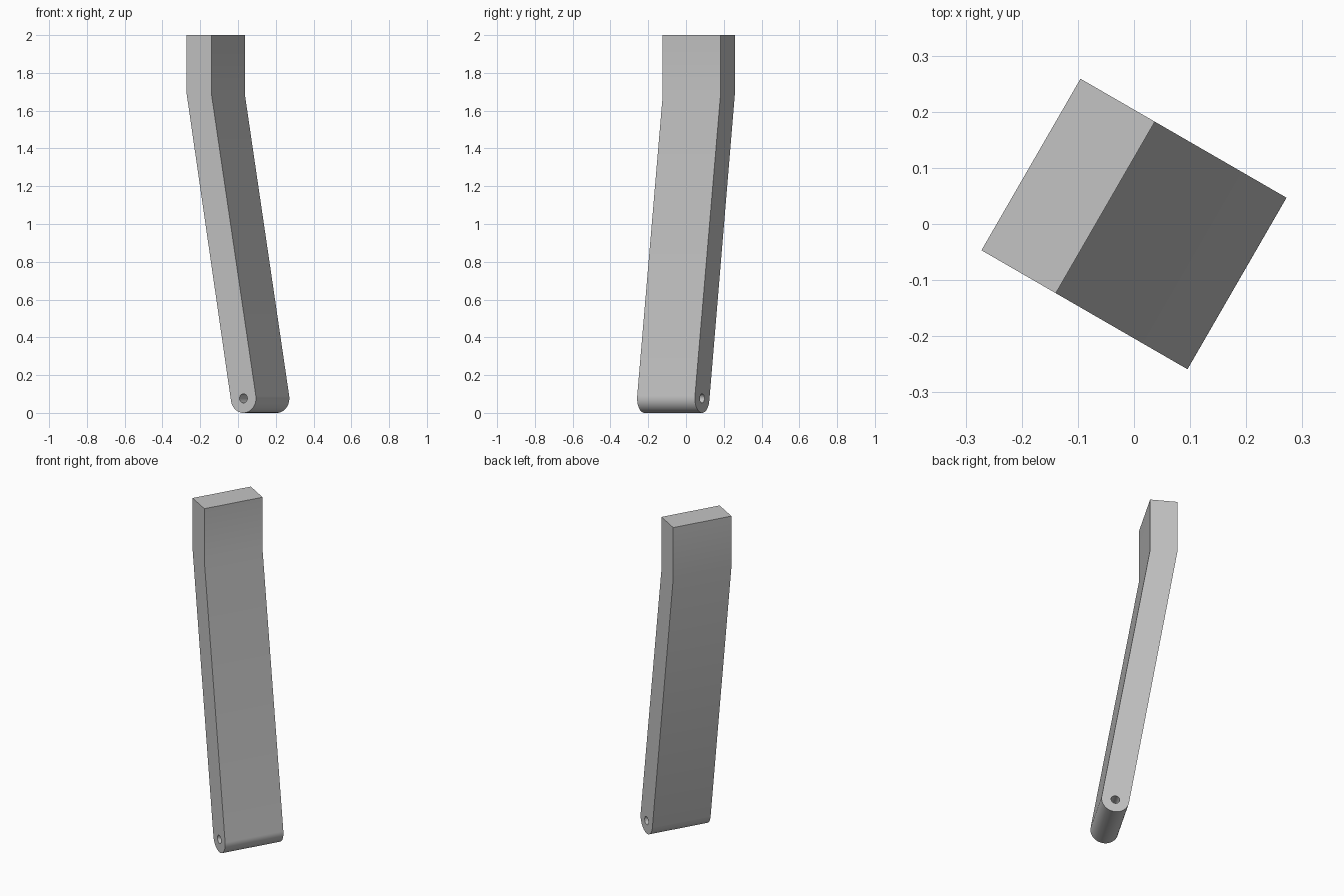
import bpy, bmesh
from math import radians, cos, sin, pi
from mathutils import Matrix

cube = bpy.data.objects.get("Cube")
if cube:
    bpy.data.objects.remove(cube, do_unlink=True)

WIDTH = 0.353          # extruded width of the arm
RADIUS = 0.077         # rounded lower end
HOLE = 0.024           # pivot hole
PIVOT = (0.135, RADIUS)
LEAN = radians(9.6)


def arc(radius, start, end, count):
    """Points on a circle about the pivot."""
    angles = [start + (end - start) * i / count for i in range(count + 1)]
    return [(PIVOT[0] + radius * cos(a), PIVOT[1] + radius * sin(a)) for a in angles]


# Side profile: bent bar with a round lower end, and a pivot hole
outline = [(-0.059, 2.0), (-0.212, 2.0), (-0.212, 1.69)]
outline += arc(RADIUS, pi + LEAN, 2 * pi + LEAN, 32)
outline += [(-0.059, 1.68)]
hole = arc(HOLE, 0, 2 * pi, 32)[:-1]

curve = bpy.data.curves.new("arm_profile", 'CURVE')
curve.dimensions = '2D'
curve.fill_mode = 'BOTH'
curve.extrude = WIDTH / 2
for points in (outline, hole):
    spline = curve.splines.new('POLY')
    spline.points.add(len(points) - 1)
    for p, (x, y) in zip(spline.points, points):
        p.co = (x, y, 0, 1)
    spline.use_cyclic_u = True

# Turn the extruded profile into a clean mesh, upright and turned about z
profile = bpy.data.objects.new("arm_profile", curve)
bpy.context.collection.objects.link(profile)
graph = bpy.context.evaluated_depsgraph_get()
mesh = bpy.data.meshes.new_from_object(profile.evaluated_get(graph))
bpy.data.objects.remove(profile, do_unlink=True)

bm = bmesh.new()
bm.from_mesh(mesh)
bmesh.ops.remove_doubles(bm, verts=bm.verts, dist=0.0001)
bmesh.ops.recalc_face_normals(bm, faces=bm.faces)
bm.transform(Matrix.Rotation(radians(-30), 4, 'Z') @ Matrix.Rotation(radians(90), 4, 'X'))
bm.to_mesh(mesh)
bm.free()

# Plain grey finish
grey = bpy.data.materials.new("plain_grey")
grey.use_nodes = True
colour = (0.55, 0.55, 0.55, 1)
grey.diffuse_color = colour
grey.node_tree.nodes["Principled BSDF"].inputs["Base Color"].default_value = colour
mesh.materials.clear()
mesh.materials.append(grey)

mesh.name = "bent_arm"
arm = bpy.data.objects.new("bent_arm", mesh)
bpy.context.collection.objects.link(arm)
bpy.ops.object.select_all(action='DESELECT')
arm.select_set(True)
bpy.context.view_layer.objects.active = arm
bpy.ops.object.shade_smooth_by_angle(angle=radians(30))
